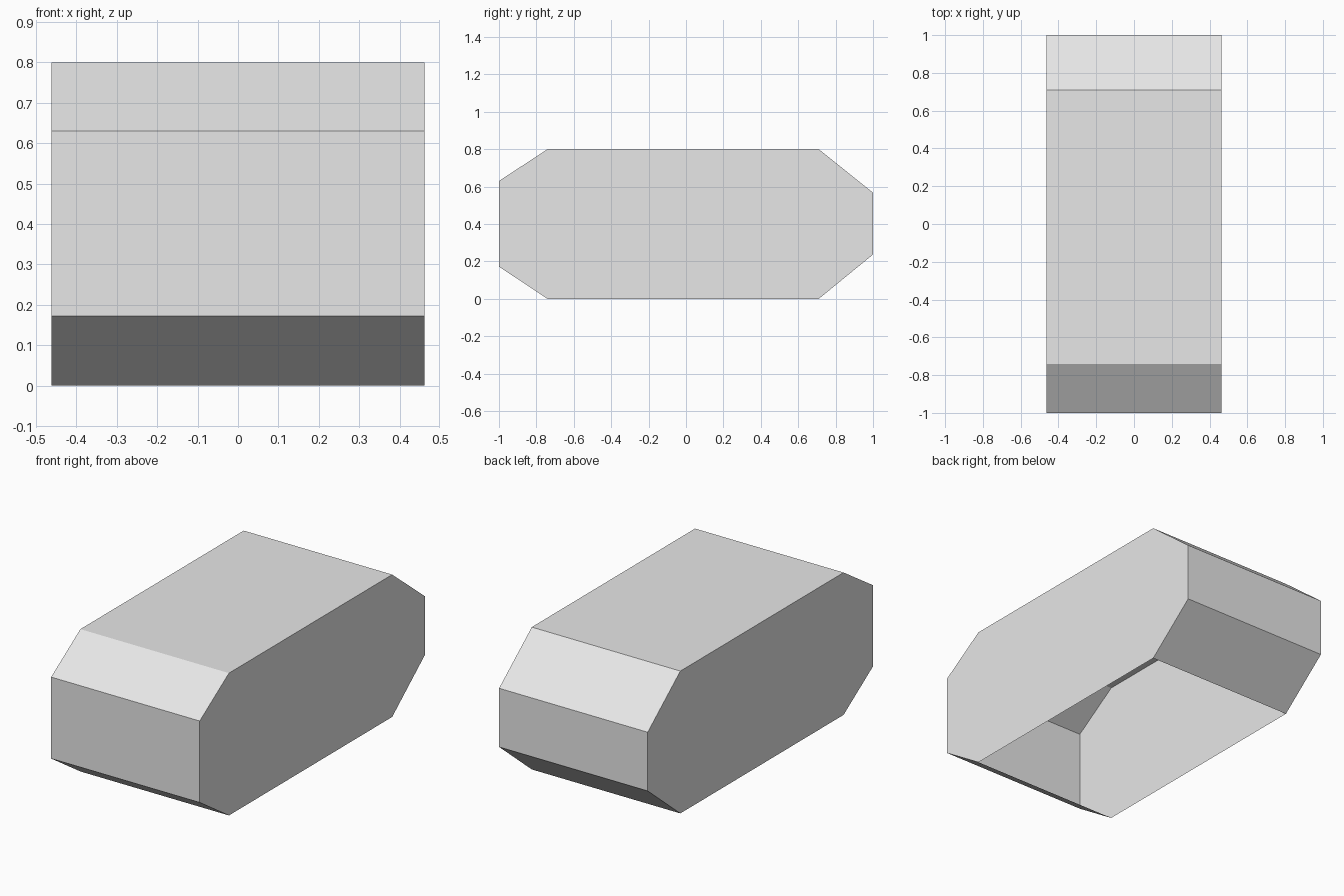
import bpy
import bmesh

# Remove the default cube if it is there
cube = bpy.data.objects.get("Cube")
if cube:
    bpy.data.objects.remove(cube, do_unlink=True)

HALF_WIDTH = 0.462

# Side outline (y, z), running from the front underside edge up and over
# to the back underside edge; the underside between them stays open
OUTLINE = [(-0.74, 0.0), (-1.0, 0.172), (-1.0, 0.63), (-0.74, 0.8),
           (0.71, 0.8), (1.0, 0.567), (1.0, 0.237), (0.71, 0.0)]

# Material
grey = bpy.data.materials.new("light_grey")
grey.use_nodes = True
grey.diffuse_color = (0.8, 0.8, 0.8, 1.0)
grey.node_tree.nodes["Principled BSDF"].inputs["Base Color"].default_value = grey.diffuse_color

# Thin shell: two side walls joined by the front, top and back panels
bm = bmesh.new()
left = [bm.verts.new((HALF_WIDTH, y, z)) for y, z in OUTLINE]
right = [bm.verts.new((-HALF_WIDTH, y, z)) for y, z in OUTLINE]
bm.faces.new(reversed(left))
bm.faces.new(right)
for i in range(len(OUTLINE) - 1):
    bm.faces.new((left[i], left[i + 1], right[i + 1], right[i]))

# Point every face outwards from the middle of the shell
bm.normal_update()
for face in bm.faces:
    offset = face.calc_center_median()
    offset.z -= 0.4
    if face.normal.dot(offset) < 0:
        face.normal_flip()

mesh = bpy.data.meshes.new("open_bottom_shell")
bm.to_mesh(mesh)
bm.free()
mesh.materials.append(grey)
shell = bpy.data.objects.new("open_bottom_shell", mesh)
bpy.context.collection.objects.link(shell)
